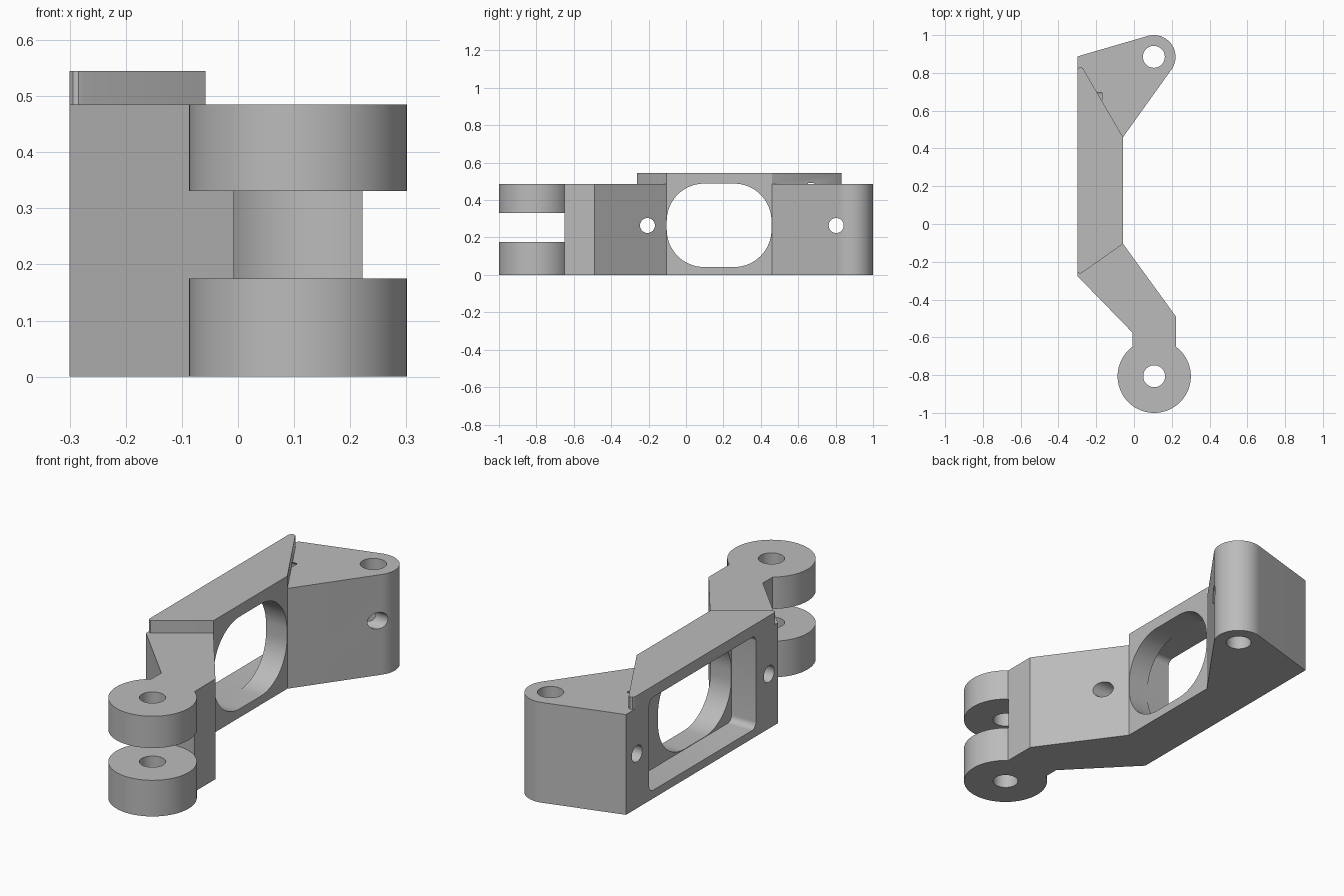
import bpy, bmesh
from math import cos, sin, radians, acos, atan2, hypot, degrees

old = bpy.data.objects.get("Cube")
if old:
    bpy.data.objects.remove(old, do_unlink=True)

grey = bpy.data.materials.new("plain grey")
grey.use_nodes = True
grey.diffuse_color = (0.5, 0.5, 0.5, 1)
grey.node_tree.nodes["Principled BSDF"].inputs["Base Color"].default_value = (0.5, 0.5, 0.5, 1)


def arc(cx, cy, r, a0, a1, n):
    angles = [radians(a0 + (a1 - a0) * i / n) for i in range(n + 1)]
    return [(cx + r * cos(a), cy + r * sin(a)) for a in angles]


def circle(cx, cy, r, n=48):
    return arc(cx, cy, r, 0, 360, n)[:-1]


def rounded_rect(u0, u1, v0, v1, r, n):
    corners = [(u1 - r, v1 - r), (u0 + r, v1 - r), (u0 + r, v0 + r), (u1 - r, v0 + r)]
    return [p for i, c in enumerate(corners) for p in arc(*c, r, 90 * i, 90 * i + 90, n)]


def tangent_angle(p, c, r, side):
    dx, dy = p[0] - c[0], p[1] - c[1]
    return degrees(atan2(dy, dx) + side * acos(r / hypot(dx, dy)))


def prism(name, profile, lo, hi, axis="z"):
    """Extrude a counter-clockwise profile along z, or a (y, z) profile along x."""
    place = (lambda u, v, w: (u, v, w)) if axis == "z" else (lambda u, v, w: (w, u, v))
    bm = bmesh.new()
    low = [bm.verts.new(place(u, v, lo)) for u, v in profile]
    high = [bm.verts.new(place(u, v, hi)) for u, v in profile]
    bm.faces.new(low[::-1])
    bm.faces.new(high)
    for i in range(len(low)):
        j = (i + 1) % len(low)
        bm.faces.new((low[i], low[j], high[j], high[i]))
    mesh = bpy.data.meshes.new(name)
    bm.to_mesh(mesh)
    bm.free()
    mesh.materials.append(grey)
    obj = bpy.data.objects.new(name, mesh)
    bpy.context.collection.objects.link(obj)
    return obj


def cut(obj, cutters):
    bpy.ops.object.select_all(action="DESELECT")
    obj.select_set(True)
    bpy.context.view_layer.objects.active = obj
    for cutter in cutters:
        mod = obj.modifiers.new("cut", "BOOLEAN")
        mod.operation, mod.solver, mod.object = "DIFFERENCE", "EXACT", cutter
        bpy.ops.object.modifier_apply(modifier=mod.name)
    bpy.ops.object.shade_smooth_by_angle(angle=radians(30))


TOP = 0.485
BACK, FACE = -0.30, -0.058
knob, knob_r = (0.105, 0.885), 0.115
fork, fork_r = (0.107, -0.806), 0.194
upper, lower = (FACE, 0.46), (FACE, -0.105)
back_corner = (BACK, 0.887)

# Bracket body: rounded knob at the back end, round fork at the front end
neck = degrees(acos(0.115 / fork_r))
outline = [upper]
outline += arc(*knob, knob_r, tangent_angle(upper, knob, knob_r, 1),
               tangent_angle(back_corner, knob, knob_r, -1), 36)
outline += [back_corner, (BACK, -0.275), (-0.008, -0.575)]
outline += arc(*fork, fork_r, 180 - neck, 360 + neck, 64)
outline += [(0.222, -0.49), lower]
body = prism("bracket_body", outline, 0, TOP)

# Raised plate on the middle span, with rounded outer corners
plate_outline = [upper, (-0.271, 0.825), (-0.281, 0.831), (-0.293, 0.828), (BACK, 0.815),
                 (BACK, -0.25), (-0.294, -0.26), (-0.284, -0.262), (-0.275, -0.258), lower]
plate = prism("raised_plate", plate_outline, TOP, 0.545)

# Cutters: window, rear pocket, fork slot, pivot holes and cross holes
window = prism("window_cutter", rounded_rect(-0.103, 0.457, 0.042, 0.488, 0.2, 16), -0.2, 0.0, "x")
pocket = prism("pocket_cutter", rounded_rect(-0.106, 0.71, 0.04, 0.49, 0.03, 6), -0.4, -0.17, "x")
slot = prism("slot_cutter", circle(*fork, fork_r + 0.001, 64), 0.175, 0.331)
holes = [prism("pivot_hole_cutter", circle(*c, 0.058), -0.1, 0.7) for c in (knob, fork)]
holes += [prism("cross_hole_cutter", circle(y, 0.264, 0.04, 32), -0.5, 0.5, "x")
          for y in (-0.206, 0.803)]

cut(body, [window, pocket, slot] + holes)
cut(plate, [window, pocket])
for helper in [window, pocket, slot] + holes:
    bpy.data.objects.remove(helper, do_unlink=True)
